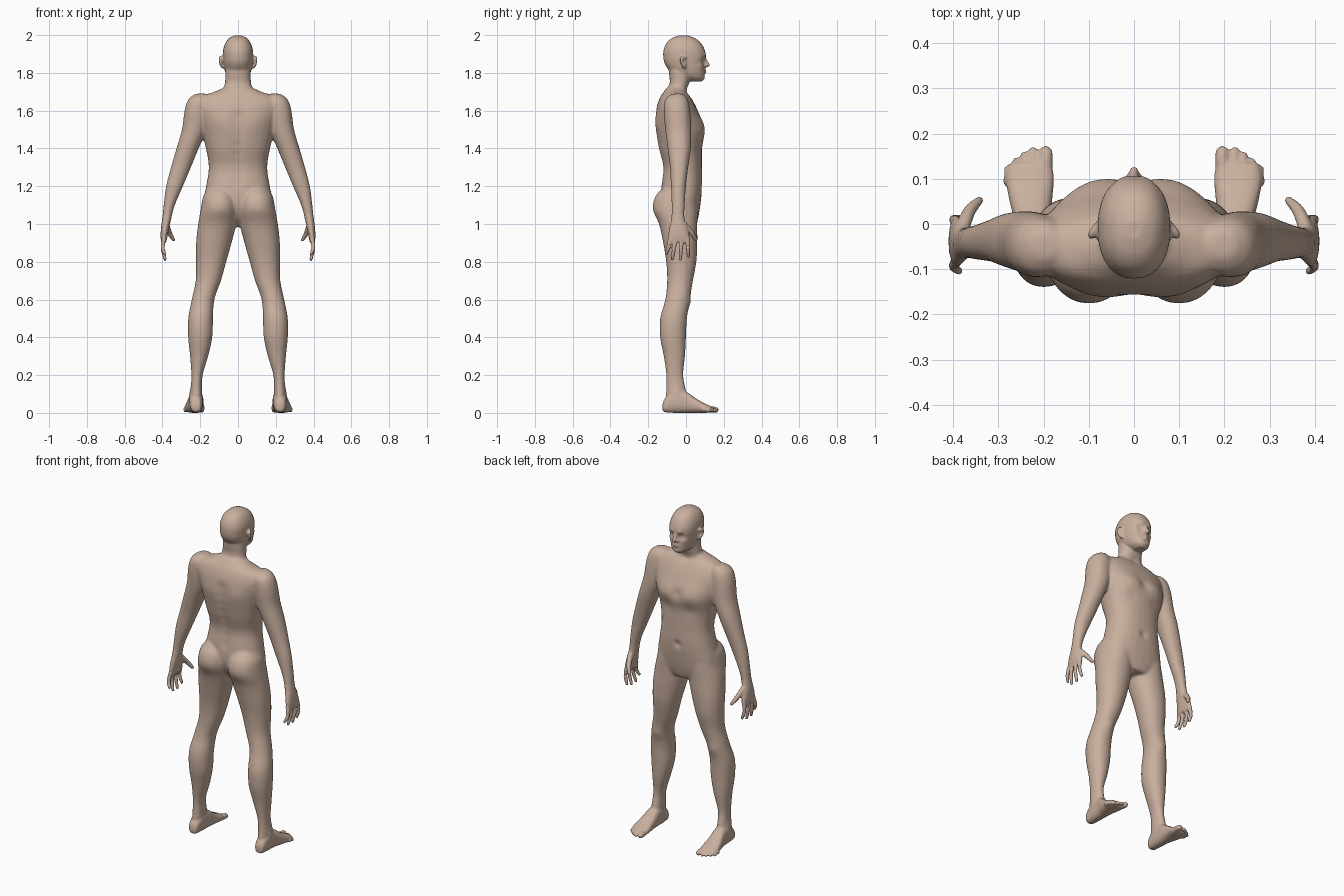
import bpy, bmesh, math
from mathutils import Vector, Matrix, kdtree

default_cube = bpy.data.objects.get("Cube")
if default_cube:
    bpy.data.objects.remove(default_cube, do_unlink=True)

SIDES = 28
bm = bmesh.new()


def smooth_rows(rows, steps=5):
    """Catmull-Rom interpolation of every number in a list of rows."""
    rows = [Vector(r) for r in rows]
    result = []
    for i in range(len(rows) - 1):
        b, c = rows[i], rows[i + 1]
        a = rows[i - 1] if i else b
        d = rows[i + 2] if i + 2 < len(rows) else c
        for k in range(steps):
            t = k / steps
            result.append(b + (c - a) * (t / 2) + (a * 2 - b * 5 + c * 4 - d) * (t * t / 2)
                          + (b * 3 - a - c * 3 + d) * (t ** 3 / 2))
    return result + [rows[-1]]


def loft(rings):
    """Skin a closed tube through rings of points."""
    loops = [[bm.verts.new(p) for p in ring] for ring in rings]
    for low, high in zip(loops, loops[1:]):
        for i in range(len(low)):
            j = (i + 1) % len(low)
            bm.faces.new((low[i], low[j], high[j], high[i]))
    bm.faces.new(loops[0][::-1])
    bm.faces.new(loops[-1])


def rounded(value, power):
    return math.copysign(abs(value) ** (2 / power), value)


def stack(rows, power=2.2, mirrored=False, along_y=False):
    """Rows: position, centre x, half width, near limit, far limit."""
    for side in ((1, -1) if mirrored else (1,)):
        rings = []
        for t, cx, half, near, far in smooth_rows(rows):
            ring = []
            for i in range(SIDES):
                angle = math.tau * i / SIDES
                x = side * (cx + half * rounded(math.cos(angle), power))
                v = (near + far) / 2 + (far - near) / 2 * rounded(math.sin(angle), power)
                ring.append((x, t, max(v, 0)) if along_y else (x, v, t))
            rings.append(ring)
        loft(rings)


def tube(points, mirrored=False):
    """Round-ended tube through points given as x, y, z, radius."""
    path = smooth_rows(points)
    for side in ((1, -1) if mirrored else (1,)):
        spots = [Vector((side * p[0], p[1], p[2])) for p in path]
        rings = []
        for i, spot in enumerate(spots):
            ahead = spots[min(i + 1, len(spots) - 1)] - spots[max(i - 1, 0)]
            turn = ahead.to_track_quat('Z', 'Y')
            rings.append([spot + turn @ Vector((math.cos(a), math.sin(a), 0)) * path[i][3]
                          for a in (math.tau * k / 16 for k in range(16))])
        loft(rings)
        for end in (0, -1):
            bmesh.ops.create_icosphere(bm, subdivisions=2, radius=path[end][3],
                                       matrix=Matrix.Translation(spots[end]))


# Head and neck
stack([(1.998, 0, .018, -.035, .01), (1.985, 0, .045, -.073, .045), (1.96, 0, .066, -.102, .078),
       (1.92, 0, .079, -.119, .1), (1.88, 0, .08, -.12, .106), (1.85, 0, .077, -.113, .1),
       (1.82, 0, .072, -.095, .1), (1.79, 0, .062, -.07, .1), (1.77, 0, .047, -.04, .099),
       (1.755, 0, .025, 0, .085)], 2.25)
stack([(1.86, 0, .06, -.095, .02), (1.8, 0, .066, -.09, .025), (1.75, 0, .069, -.086, .018),
       (1.71, 0, .078, -.098, .008), (1.66, 0, .1, -.11, .01)])

# Nose, lips and ears
tube([(0, .097, 1.88, .008), (0, .109, 1.856, .009), (0, .116, 1.842, .011)])
tube([(0, .108, 1.838, .009), (.012, .103, 1.838, .008)], True)
for height, radius in ((1.813, .007), (1.801, .0075)):
    tube([(0, .101, height, radius), (.02, .091, 1.807, .005)], True)
tube([(.078, -.006, 1.828, .007), (.088, -.014, 1.838, .008), (.095, -.024, 1.862, .008),
      (.093, -.022, 1.88, .009), (.083, -.005, 1.882, .008)], True)
tube([(.078, -.008, 1.84, .01), (.08, -.012, 1.87, .012)], True)

# Torso
stack([(1.725, 0, .07, -.1, 0), (1.7, 0, .125, -.118, .004), (1.68, 0, .18, -.132, .02),
       (1.65, 0, .212, -.146, .038), (1.6, 0, .22, -.158, .062), (1.5, 0, .196, -.16, .095),
       (1.4, 0, .17, -.146, .085), (1.3, 0, .155, -.122, .085), (1.2, 0, .169, -.132, .086),
       (1.1, 0, .188, -.132, .076), (1.03, 0, .17, -.1, .064), (.985, 0, .08, -.05, .05)], 2.3)

# Legs with buttocks
stack([(1.2, .095, .05, -.11, .03), (1.15, .098, .085, -.16, .055), (1.08, .1, .097, -.176, .062),
       (1, .11, .101, -.143, .06), (.9, .128, .094, -.121, .06), (.8, .142, .08, -.105, .055),
       (.7, .157, .067, -.1, .037), (.6, .185, .06, -.11, .02), (.5, .198, .066, -.137, .005),
       (.4, .2, .064, -.137, 0), (.3, .206, .048, -.118, -.005), (.2, .217, .03, -.105, -.014),
       (.12, .22, .031, -.105, 0), (.05, .222, .032, -.11, .01)], 2.1, True)

# Arms running into the palms
stack([(1.69, .195, .03, -.075, -.015), (1.66, .203, .06, -.11, .01), (1.6, .216, .067, -.118, .022),
       (1.5, .231, .066, -.11, .028), (1.4, .267, .059, -.098, .026), (1.3, .302, .053, -.085, .012),
       (1.2, .336, .045, -.08, 0), (1.1, .364, .03, -.076, -.006), (1.03, .377, .024, -.078, -.008),
       (.985, .385, .022, -.087, .006), (.94, .391, .019, -.094, .018),
       (.905, .393, .014, -.092, .018)], 2.1, True)

# Fingers and thumbs
for base, tip, end in ((-.082, -.105, .842), (-.053, -.072, .815), (-.022, -.03, .812), (.007, .013, .828)):
    tube([(.391, base, .93, .012), (.399, (base + tip) / 2, .875, .011), (.386, tip, end, .0085)], True)
tube([(.38, -.012, 1, .016), (.364, .028, .955, .014), (.342, .052, .917, .0095)], True)

# Feet and toes
stack([(-.124, .222, .014, .015, .045), (-.112, .222, .028, .004, .075), (-.06, .222, .036, 0, .12),
       (0, .223, .04, 0, .112), (.05, .228, .047, 0, .078), (.1, .23, .053, 0, .05),
       (.135, .228, .046, .004, .034)], 2.5, True, True)
tube([(.203, .1, .02, .019), (.196, .135, .018, .017), (.195, .158, .016, .0155)], True)
for i, reach in enumerate((.162, .152, .138, .121)):
    x = .222 + .0185 * i
    tube([(x, .095, .018, .013), (x, reach - .025, .02, .0095), (x + .001, reach, .012, .0095)], True)

# Fuse the parts into one skin
parts = bpy.data.meshes.new("body_parts")
bm.to_mesh(parts)
bm.free()
body = bpy.data.objects.new("body", parts)
bpy.context.collection.objects.link(body)
fuse = body.modifiers.new("fuse", 'REMESH')
fuse.mode = 'VOXEL'
fuse.voxel_size = .0054
relax = body.modifiers.new("relax", 'SMOOTH')
relax.iterations = 2
graph = bpy.context.evaluated_depsgraph_get()
skin = bpy.data.meshes.new_from_object(body.evaluated_get(graph))
body.modifiers.clear()
body.data = skin
bpy.data.meshes.remove(parts)
skin.name = "body"


def push(x, y, z, radius, dx, dy):
    """Soft sculpting brush, repeated on both sides when off centre."""
    for side in ((1, -1) if x else (1,)):
        for co, index, dist in tree.find_range((side * x, y, z), radius * 2.5):
            weight = math.exp(-(dist / radius) ** 2)
            skin.vertices[index].co += Vector((side * dx, dy, 0)) * weight


tree = kdtree.KDTree(len(skin.vertices))
for v in skin.vertices:
    tree.insert(v.co, v.index)
tree.balance()

# Face modelling: sockets, eyeballs, brows, cheeks, chin crease, ear hollows
push(.033, .095, 1.866, .018, 0, -.015)
push(.032, .088, 1.865, .011, 0, .008)
push(.028, .1, 1.891, .014, 0, .004)
push(.047, .075, 1.838, .018, .002, .004)
push(0, .1, 1.789, .01, 0, -.004)
push(.096, -.008, 1.858, .01, -.008, 0)

# Body modelling: chest, collar, navel, shoulder blades, knees, ankles, spine
push(.09, .085, 1.51, .065, 0, .012)
push(0, .1, 1.51, .03, 0, -.01)
push(.08, .085, 1.42, .04, 0, -.005)
push(0, .01, 1.7, .025, 0, -.008)
push(0, .085, 1.2, .018, 0, -.014)
push(.095, -.15, 1.54, .055, 0, -.007)
push(.187, .018, .585, .035, 0, .007)
push(.248, -.05, .11, .02, .006, 0)
for step in range(8):
    push(0, -.145, 1.22 + step * .05, .028, 0, .009)

# Blend the joins, keeping the head, hands and feet crisp
blend = body.vertex_groups.new(name="blend")
soft = [v.index for v in skin.vertices
        if .11 < v.co.z < 1.74 and not (abs(v.co.x) > .32 and v.co.z < 1.04)]
blend.add(soft, 1, 'REPLACE')
soften = body.modifiers.new("soften", 'SMOOTH')
soften.vertex_group = "blend"
soften.iterations = 22

# Skin colour and shading
colour = (.58, .43, .34, 1)
mat = bpy.data.materials.new("skin")
mat.use_nodes = True
mat.diffuse_color = colour
mat.node_tree.nodes["Principled BSDF"].inputs["Base Color"].default_value = colour
skin.materials.clear()
skin.materials.append(mat)
skin.polygons.foreach_set("material_index", [0] * len(skin.polygons))
bpy.context.view_layer.objects.active = body
body.select_set(True)
bpy.ops.object.shade_smooth()
